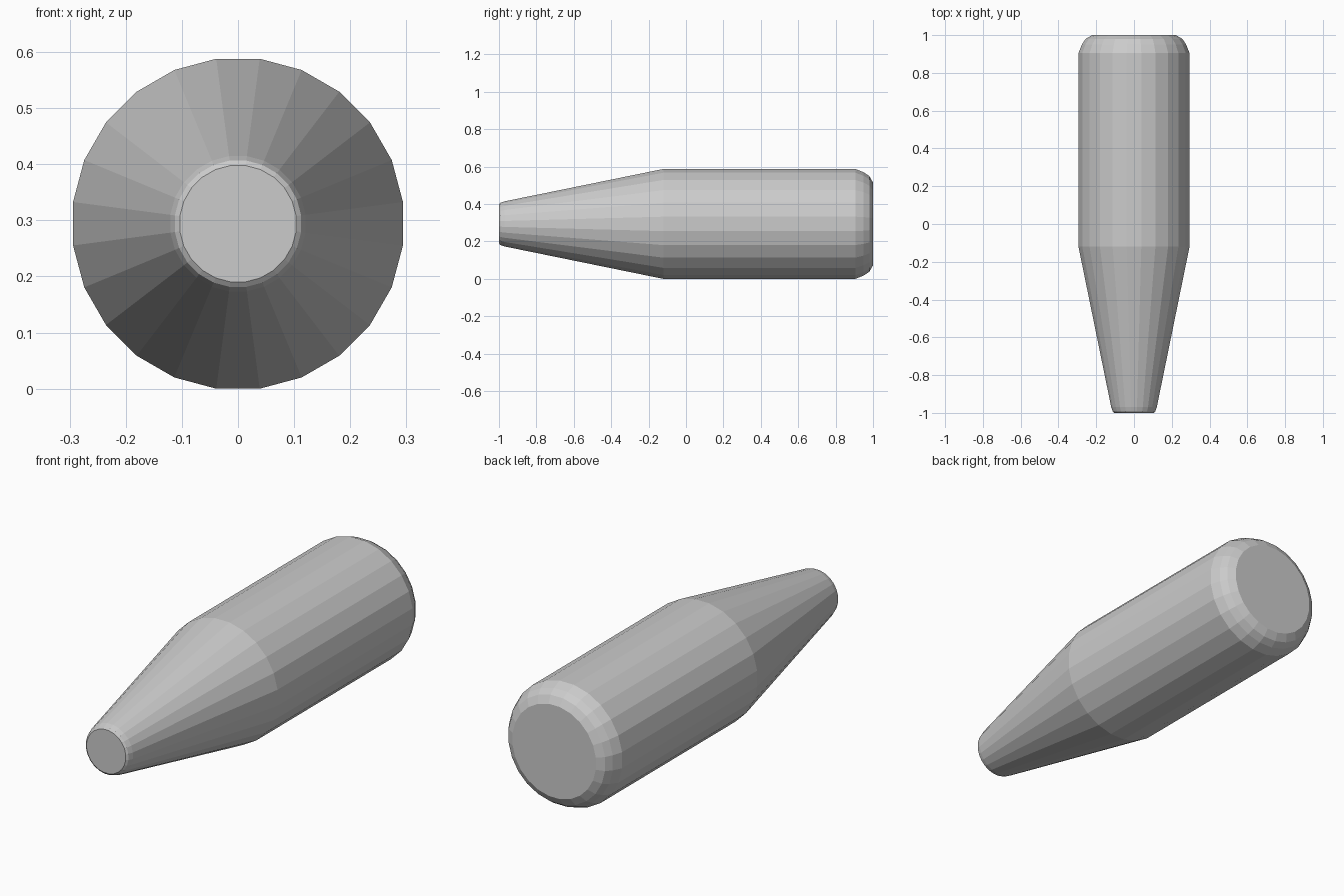
import bpy, bmesh
from math import cos, sin, pi

if "Cube" in bpy.data.objects:
    bpy.data.objects.remove(bpy.data.objects["Cube"])

SIDES = 24
AXIS_Z = 0.294
FLAT = 1 / cos(pi / SIDES)  # makes flats, not corners, touch the ground

# Profile along the body: (y, radius) from narrow tip to rounded butt
profile = [(-1.0, 0.104), (-0.993, 0.113), (-0.97, 0.121), (-0.12, 0.294),
           (0.905, 0.294), (0.95, 0.277), (0.98, 0.257), (1.0, 0.222)]

# Tapered body turned around the y axis
bm = bmesh.new()
rings = []
for y, r in profile:
    k = FLAT if r > 0.29 else 1.005
    angles = [2 * pi * (i + 0.5) / SIDES for i in range(SIDES)]
    rings.append([bm.verts.new((r * k * cos(a), y, AXIS_Z + r * k * sin(a))) for a in angles])
for a, b in zip(rings, rings[1:]):
    for i in range(SIDES):
        j = (i + 1) % SIDES
        bm.faces.new((a[i], a[j], b[j], b[i]))

# Flat end caps
bm.faces.new(rings[0])
bm.faces.new(rings[-1])
bmesh.ops.recalc_face_normals(bm, faces=bm.faces)

mesh = bpy.data.meshes.new("tapered_body")
bm.to_mesh(mesh)
bm.free()
bpy.context.collection.objects.link(bpy.data.objects.new("tapered_body", mesh))
